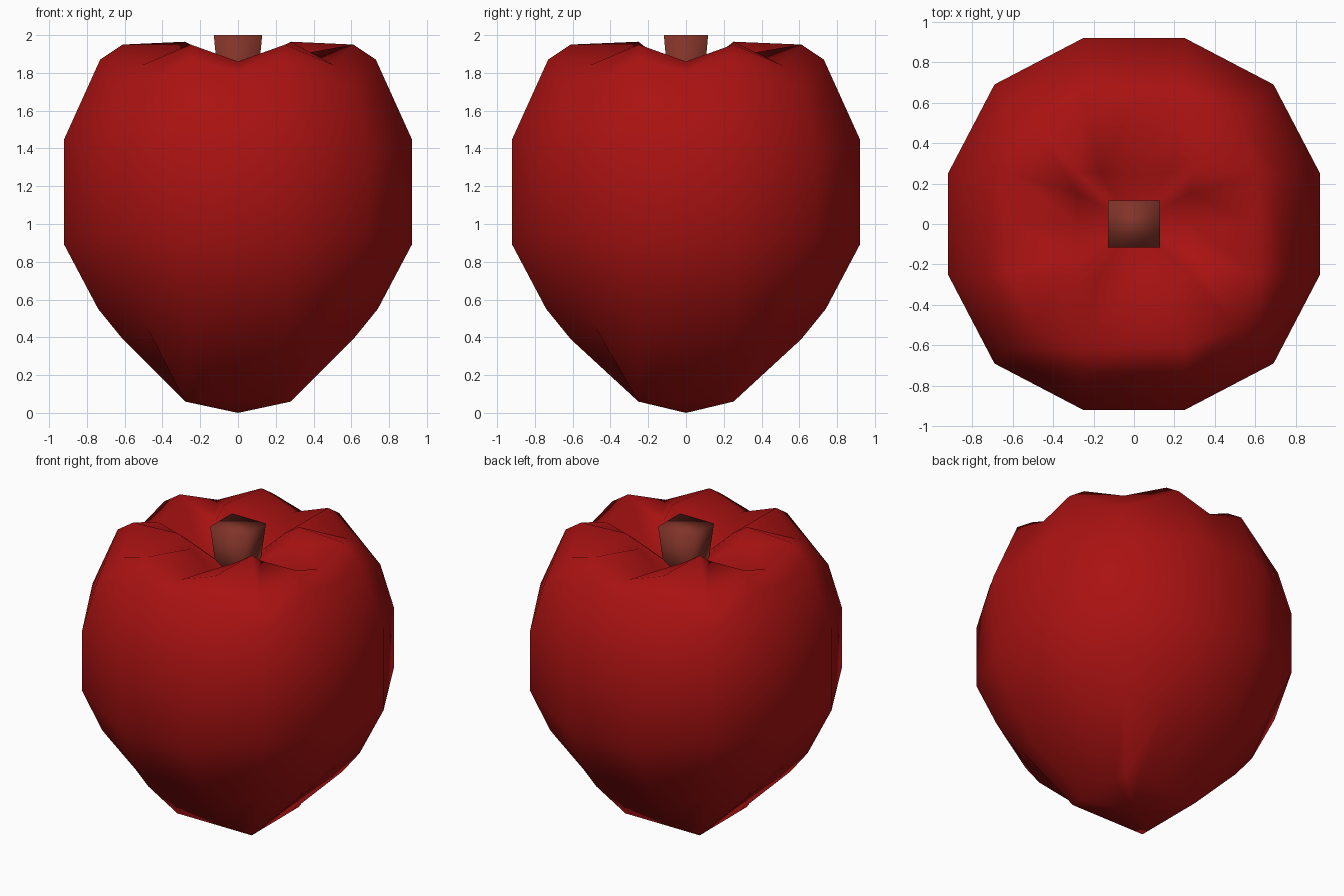
import bpy, bmesh, math
from mathutils import Matrix

if "Cube" in bpy.data.objects:
    bpy.data.objects.remove(bpy.data.objects["Cube"])


def material(name, rgb):
    m = bpy.data.materials.new(name)
    m.diffuse_color = (*rgb, 1)
    m.use_nodes = True
    m.node_tree.nodes["Principled BSDF"].inputs["Base Color"].default_value = m.diffuse_color
    return m


def make_object(name, bm, mat, smooth=True):
    bmesh.ops.recalc_face_normals(bm, faces=bm.faces)
    me = bpy.data.meshes.new(name)
    bm.to_mesh(me)
    bm.free()
    me.materials.append(mat)
    for p in me.polygons:
        p.use_smooth = smooth
    ob = bpy.data.objects.new(name, me)
    bpy.context.collection.objects.link(ob)
    return ob


red = material("apple red", (0.40, 0.006, 0.006))
brown = material("stem brown", (0.22, 0.034, 0.022))

# Apple rings, bottom to top: (axis radius, z), (flank x, y, z), (corner x=y, z), y stretch
RINGS = [
    ((0.28, 0.06), (0.28, 0.18, 0.06), (0.28, 0.06), 0.9),
    ((0.60, 0.40), (0.61, 0.25, 0.39), (0.49, 0.47), 1),
    ((0.74, 0.56), (0.74, 0.25, 0.55), (0.60, 0.67), 1),
    ((0.92, 0.89), (0.92, 0.25, 0.89), (0.69, 0.95), 1),
    ((0.92, 1.44), (0.92, 0.25, 1.45), (0.69, 1.36), 1),
    ((0.73, 1.80), (0.73, 0.25, 1.87), (0.63, 1.66), 1),
    ((0.60, 1.86), (0.61, 0.25, 1.95), (0.51, 1.84), 1),
    ((0.28, 1.73), (0.28, 0.17, 1.89), (0.28, 1.965), 0.9),
]

# Apple body: four matching quarters, with valleys between the top lobes
bm = bmesh.new()
rows = []
for (ar, az), (fx, fy, fz), (c, cz), sy in RINGS:
    row = []
    for q in range(4):
        turn = Matrix.Rotation(q * math.pi / 2, 2)
        for x, y, z in ((ar, 0, az), (fx, fy, fz), (c, c, cz), (fy, fx, fz)):
            px = turn[0][0] * x + turn[0][1] * y
            py = turn[1][0] * x + turn[1][1] * y
            row.append(bm.verts.new((px, py * sy, z)))
    rows.append(row)
n = len(rows[0])
for a, b in zip(rows, rows[1:]):
    for i in range(n):
        j = (i + 1) % n
        bm.faces.new((a[i], a[j], b[j], b[i]))
for row, z in ((rows[0], 0.0), (rows[-1], 1.66)):
    pole = bm.verts.new((0, 0, z))
    for i in range(n):
        bm.faces.new((row[i], row[(i + 1) % n], pole))
make_object("apple_body", bm, red)

# Stem: square block, narrower at its foot
bm = bmesh.new()
bmesh.ops.create_cube(bm, size=1)
for v in bm.verts:
    top = v.co.z > 0
    k = 1 if top else 0.7
    v.co = (v.co.x * 0.256 * k, v.co.y * 0.234 * k, 2.0 if top else 1.6)
make_object("stem", bm, brown)
